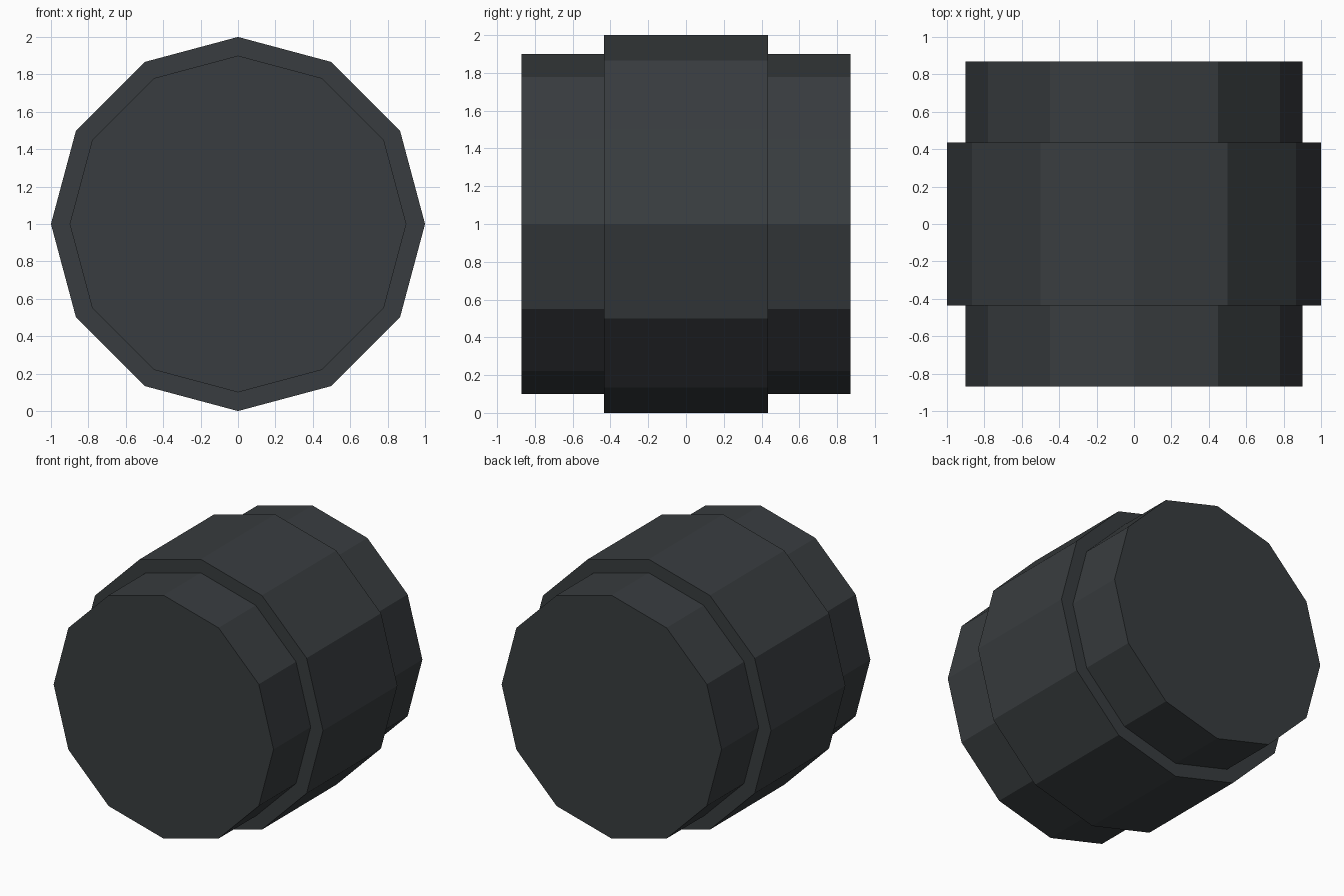
import bpy, bmesh
from math import sin, cos, pi

if "Cube" in bpy.data.objects:
    bpy.data.objects.remove(bpy.data.objects["Cube"])

SIDES = 12
# Half profile (radius, y), mirrored to make the full stepped drum
half = [(1.0, 0.435), (0.9, 0.435), (0.9, 0.87)]
profile = [(r, -y) for r, y in reversed(half)] + half

# Stepped twelve-sided drum: rings along y, bridged and capped
bm = bmesh.new()
rings = [[bm.verts.new((r * cos(2 * pi * i / SIDES), y, 1 + r * sin(2 * pi * i / SIDES)))
          for i in range(SIDES)] for r, y in profile]
for a, b in zip(rings, rings[1:]):
    for i in range(SIDES):
        j = (i + 1) % SIDES
        bm.faces.new((a[i], a[j], b[j], b[i]))
bm.faces.new(rings[0])
bm.faces.new(rings[-1])
bmesh.ops.recalc_face_normals(bm, faces=bm.faces)

mesh = bpy.data.meshes.new("stepped_drum")
bm.to_mesh(mesh)
bm.free()
drum = bpy.data.objects.new("stepped_drum", mesh)
bpy.context.collection.objects.link(drum)

# Dark grey finish
dark = bpy.data.materials.new("dark_grey")
dark.diffuse_color = (0.04, 0.046, 0.05, 1)
dark.use_nodes = True
dark.node_tree.nodes["Principled BSDF"].inputs["Base Color"].default_value = dark.diffuse_color
mesh.materials.append(dark)
